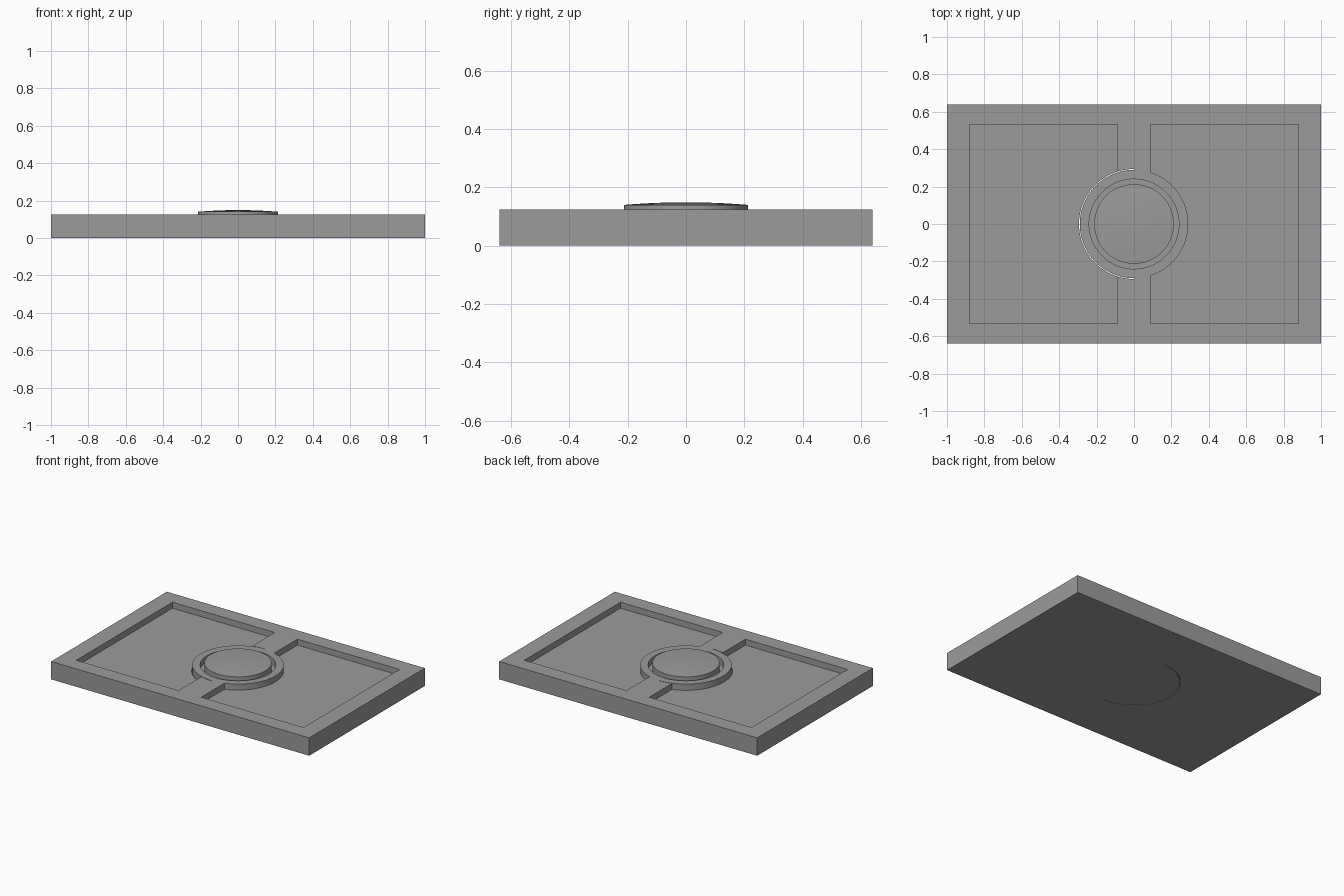
import bpy, bmesh, math

cube = bpy.data.objects.get("Cube")
if cube:
    bpy.data.objects.remove(cube, do_unlink=True)

W, D, TOP, FLOOR = 1.0, 0.64, 0.125, 0.083   # half width, half depth, rim and recess heights
R_RING, R_GAP, R_POCKET, R_DISC = 0.29, 0.294, 0.24, 0.213
RX0, RX1, RY = 0.088, 0.88, 0.532            # recess limits

grey = bpy.data.materials.new("plain grey")
grey.use_nodes = True
grey.diffuse_color = (0.33, 0.33, 0.33, 1)
grey.node_tree.nodes["Principled BSDF"].inputs["Base Color"].default_value = (0.33, 0.33, 0.33, 1)


def arc(r, a0, a1, n):
    """Points on a circle around the origin, from angle a0 to a1."""
    return [(r * math.cos(a0 + (a1 - a0) * i / n), r * math.sin(a0 + (a1 - a0) * i / n))
            for i in range(n + 1)]


def finish(name, bm):
    bmesh.ops.recalc_face_normals(bm, faces=bm.faces)
    mesh = bpy.data.meshes.new(name)
    bm.to_mesh(mesh)
    bm.free()
    mesh.materials.append(grey)
    ob = bpy.data.objects.new(name, mesh)
    bpy.context.collection.objects.link(ob)
    return ob


def prism(name, outline, z0, z1):
    """Extrude a flat outline from z0 up to z1."""
    bm = bmesh.new()
    face = bm.faces.new([bm.verts.new((x, y, z0)) for x, y in outline])
    new = bmesh.ops.extrude_face_region(bm, geom=[face])["geom"]
    bmesh.ops.translate(bm, vec=(0, 0, z1 - z0),
                        verts=[g for g in new if isinstance(g, bmesh.types.BMVert)])
    return finish(name, bm)


def select_only(ob):
    bpy.ops.object.select_all(action='DESELECT')
    ob.select_set(True)
    bpy.context.view_layer.objects.active = ob


def carve(ob, cutter):
    """Subtract the cutter and remove it."""
    cutter.hide_render = True
    mod = ob.modifiers.new("carve", 'BOOLEAN')
    mod.operation, mod.solver, mod.object = 'DIFFERENCE', 'EXACT', cutter
    select_only(ob)
    bpy.ops.object.modifier_apply(modifier=mod.name)
    bpy.data.objects.remove(cutter, do_unlink=True)


half = math.pi / 2

# Left half: carries the whole central ring
left = prism("left_half", [(W, -D), (W, D), (0, D)] + arc(R_RING, half, 3 * half, 48) + [(0, -D)], 0, TOP)
a = math.acos(RX0 / R_RING)
carve(left, prism("left_recess_cutter",
                  [(RX1, -RY), (RX1, RY), (RX0, RY)] + arc(R_RING, a, -a, 40) + [(RX0, -RY)],
                  FLOOR, 0.3))
carve(left, prism("pocket_cutter", arc(R_POCKET, 0, 4 * half, 96)[:-1], FLOOR, 0.3))

# Right half: a matching round notch fits around the ring
right = prism("right_half", [(-W, -D), (-W, D), (0, D)] + arc(R_GAP, half, 3 * half, 48) + [(0, -D)], 0, TOP)
carve(right, prism("right_recess_cutter",
                   [(-RX1, -RY), (-RX1, RY), (-RX0, RY), (-RX0, -RY)], FLOOR, 0.3))

# Shallow domed disc in the pocket, spun from a profile
bm = bmesh.new()
dome = [(R_DISC * t, 0.14 + 0.009 * (1 - t * t)) for t in (1, 0.8, 0.6, 0.4, 0.2, 0)]
pts = [bm.verts.new((r, 0, z)) for r, z in [(0, FLOOR), (R_DISC, FLOOR)] + dome]
edges = [bm.edges.new(p) for p in zip(pts, pts[1:])]
bmesh.ops.spin(bm, geom=pts + edges, cent=(0, 0, 0), axis=(0, 0, 1), angle=2 * math.pi, steps=64)
bmesh.ops.remove_doubles(bm, verts=bm.verts, dist=1e-5)
disc = finish("domed_disc", bm)

for ob in (left, right, disc):
    select_only(ob)
    bpy.ops.object.shade_smooth_by_angle(angle=math.radians(30))
